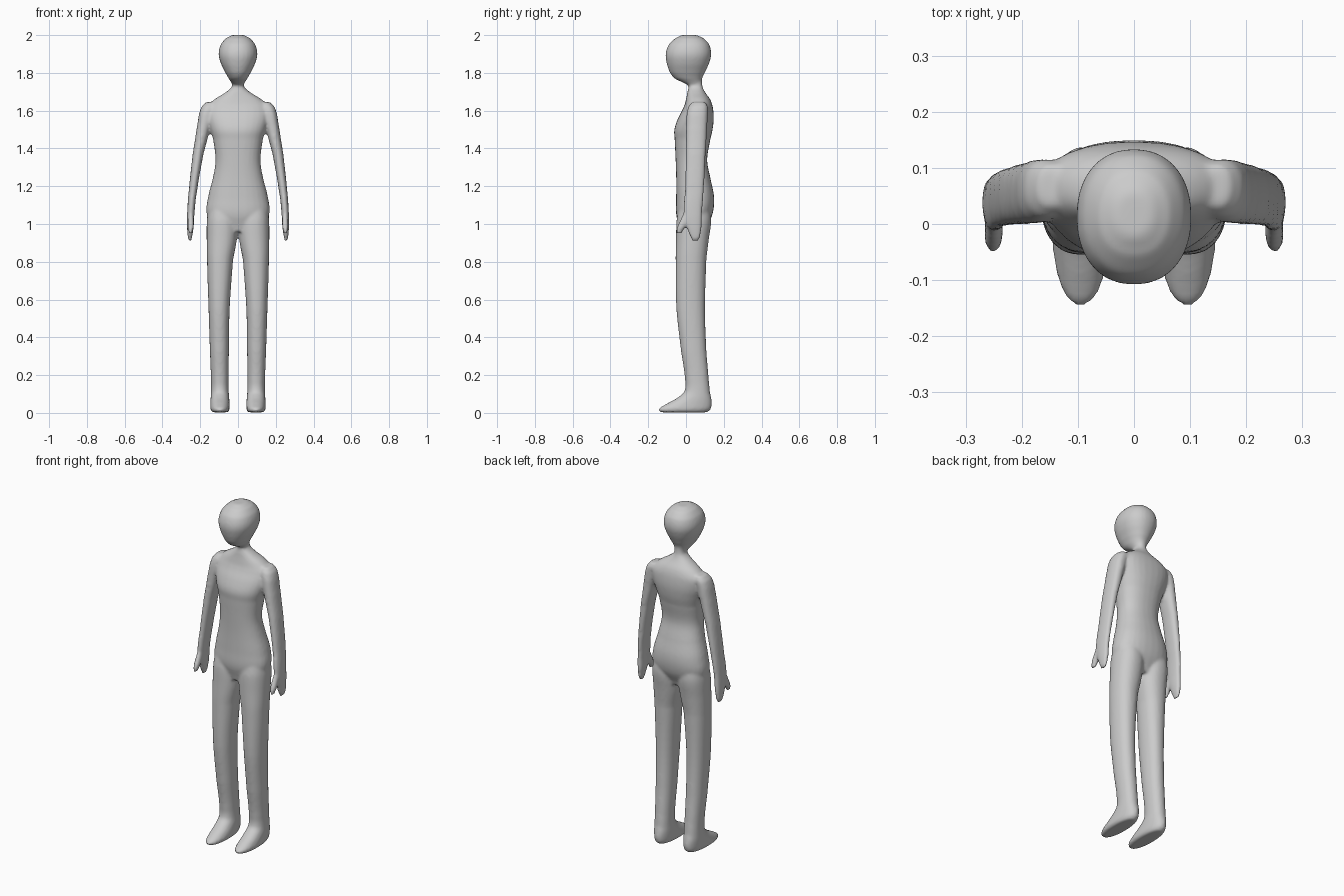
import bpy, bmesh, math

SIDES = 28
STEPS = 5
bm = bmesh.new()


def spline(a, b, c, d, t):
    return 0.5 * (2*b + (c - a)*t + (2*a - 5*b + 4*c - d)*t*t + (3*b - a - 3*c + d)*t**3)


def loft(sections, side=1, power=2.3):
    """Stack horizontal rounded rings: (z, x_min, x_max, y_front, y_back)."""
    sections = sorted(sections)
    pts = [sections[0]] + sections + [sections[-1]]
    rows = []
    for i in range(1, len(pts) - 2):
        for s in range(STEPS):
            t = s / STEPS
            row = [spline(*q, t) for q in zip(*pts[i-1:i+3])]
            row[0] = pts[i][0] + (pts[i+1][0] - pts[i][0]) * t
            rows.append(row)
    rows.append(sections[-1])
    rings = []
    for z, x0, x1, y0, y1 in rows:
        ring = []
        for k in range(SIDES):
            a = side * 2 * math.pi * k / SIDES
            c, s = math.cos(a), math.sin(a)
            px = math.copysign(abs(c) ** (2 / power), c)
            py = math.copysign(abs(s) ** (2 / power), s)
            x = (x0 + x1) / 2 + (x1 - x0) / 2 * px
            y = (y0 + y1) / 2 + (y1 - y0) / 2 * py
            ring.append(bm.verts.new((side * x, y, z)))
        rings.append(ring)
    faces = [bm.faces.new(rings[0][::-1]), bm.faces.new(rings[-1])]
    for lo, hi in zip(rings, rings[1:]):
        for k in range(SIDES):
            j = (k + 1) % SIDES
            faces.append(bm.faces.new((lo[k], lo[j], hi[j], hi[k])))
    bmesh.ops.recalc_face_normals(bm, faces=faces)


def centred(rows):
    return [(z, -r, r, y0, y1) for z, r, y0, y1 in rows]


# head
loft(centred([
    (1.735, .030, .012, .075), (1.75, .037, -.02, .080), (1.77, .050, -.06, .085),
    (1.80, .067, -.085, .100), (1.85, .091, -.102, .122), (1.90, .103, -.108, .134),
    (1.95, .092, -.092, .124), (1.983, .065, -.058, .095), (2.0, .035, -.025, .06)]), power=2.2)

# neck, chest, waist and hips
loft(centred([
    (1.78, .030, .015, .085), (1.73, .031, .014, .087), (1.70, .062, .008, .100),
    (1.66, .125, .0, .128), (1.62, .165, -.012, .142), (1.56, .165, -.042, .147),
    (1.50, .148, -.062, .141), (1.45, .132, -.060, .129), (1.34, .119, -.055, .112),
    (1.25, .132, -.052, .128), (1.14, .159, -.052, .149), (1.05, .165, -.052, .140),
    (0.96, .110, -.030, .100)]))

for side in (1, -1):
    # leg and foot
    loft([
        (1.10, .010, .155, -.035, .125), (1.02, .001, .165, -.050, .134),
        (0.92, .006, .166, -.053, .121), (0.81, .026, .164, -.055, .108),
        (0.55, .044, .156, -.051, .101), (0.33, .048, .149, -.027, .108),
        (0.17, .050, .143, -.005, .121), (0.11, .049, .143, -.010, .127),
        (0.075, .046, .145, -.053, .135), (0.045, .044, .146, -.108, .137),
        (0.02, .044, .146, -.146, .132), (0.003, .052, .138, -.138, .115)], side, 2.2)
    # arm and hand
    loft([
        (1.645, .120, .172, .030, .105), (1.62, .115, .194, .012, .115),
        (1.58, .130, .207, .003, .115), (1.50, .150, .220, .0, .111),
        (1.37, .183, .240, -.001, .104), (1.18, .216, .260, -.006, .095),
        (1.06, .230, .269, -.014, .086), (0.99, .234, .270, .0, .083),
        (0.94, .241, .267, .018, .078), (0.912, .247, .263, .030, .068)], side)
    # thumb
    loft([
        (1.06, .237, .263, -.014, .030), (1.01, .233, .266, -.035, .016),
        (0.98, .235, .266, -.048, -.006), (0.95, .242, .261, -.050, -.022)], side)

mesh = bpy.data.meshes.new("body")
bm.to_mesh(mesh)
bm.free()
body = bpy.data.objects.new("body", mesh)
bpy.context.collection.objects.link(body)

# fuse the parts into one soft skin
fuse = body.modifiers.new("fuse", 'REMESH')
fuse.mode = 'VOXEL'
fuse.voxel_size = 0.008
fuse.use_smooth_shade = True
soften = body.modifiers.new("soften", 'SMOOTH')
soften.factor = 0.5
soften.iterations = 6
